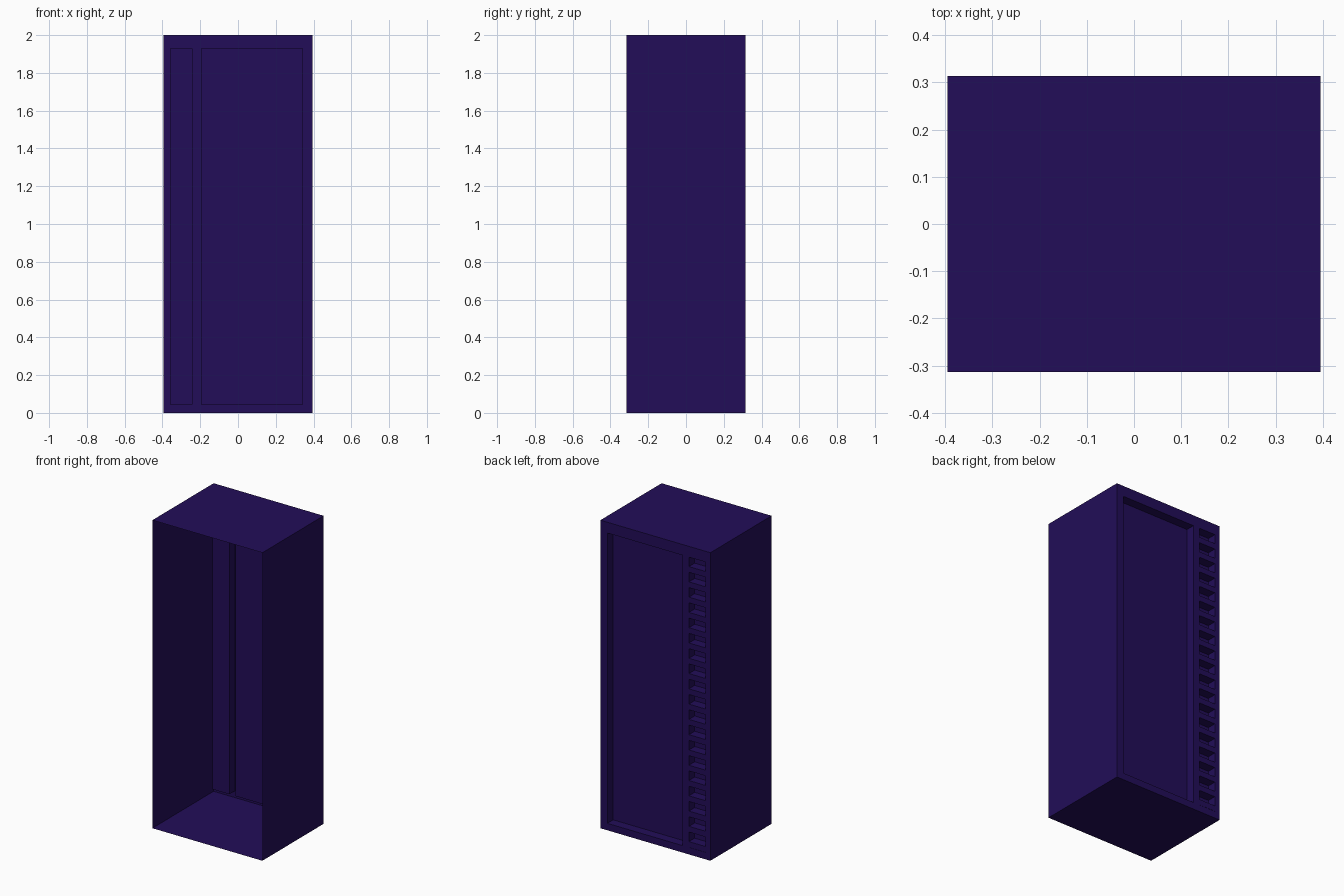
import bpy
import bmesh
from mathutils import Matrix, Vector

cube = bpy.data.objects.get("Cube")
if cube:
    bpy.data.objects.remove(cube)

# Overall half sizes and height
HX, HY, H = 0.395, 0.314, 2.0
DEPTH = 0.06
RUNGS, RUNG_H = 19, 0.037
LOW, HIGH = 0.045, 1.93
COL_L, COL_R = -0.36, -0.24

paint = bpy.data.materials.new("deep indigo")
paint.use_nodes = True
COLOUR = (0.016, 0.004, 0.098, 1)
paint.diffuse_color = COLOUR
paint.node_tree.nodes["Principled BSDF"].inputs["Base Color"].default_value = COLOUR


def finish(bm, name):
    mesh = bpy.data.meshes.new(name)
    bm.to_mesh(mesh)
    bm.free()
    mesh.materials.append(paint)
    obj = bpy.data.objects.new(name, mesh)
    bpy.context.collection.objects.link(obj)
    return obj


def add_box(bm, low, high):
    low, high = Vector(low), Vector(high)
    matrix = Matrix.Translation((low + high) / 2) @ Matrix.Diagonal((*(high - low), 1))
    return bmesh.ops.create_cube(bm, size=1, matrix=matrix)["verts"]


# Sides, top and floor: a thin box open at the front and back
bm = bmesh.new()
add_box(bm, (-HX, -HY, 0), (HX, HY, H))
bm.normal_update()
ends = [f for f in bm.faces if abs(f.normal.y) > 0.5]
bmesh.ops.delete(bm, geom=ends, context="FACES_ONLY")
finish(bm, "cabinet_shell")

# Back wall: a panel grid with two bays pushed inwards
xs = [-HX, COL_L, COL_R, -0.195, 0.345, HX]
zs = [0, LOW, HIGH, H]
bm = bmesh.new()
rows = [[bm.verts.new((x, HY, z)) for x in xs] for z in zs]
bays = []
for j in range(len(zs) - 1):
    for i in range(len(xs) - 1):
        face = bm.faces.new((rows[j][i], rows[j + 1][i],
                             rows[j + 1][i + 1], rows[j][i + 1]))
        if j == 1 and i in (1, 3):
            bays.append(face)
for bay in bays:
    pushed = bmesh.ops.extrude_discrete_faces(bm, faces=[bay])["faces"][0]
    bmesh.ops.translate(bm, verts=pushed.verts, vec=(0, -DEPTH, 0))
finish(bm, "back_wall")

# Rungs that divide the narrow bay into slots
gap = 0.001
pitch = (HIGH - LOW) / RUNGS
bm = bmesh.new()
for i in range(RUNGS):
    z = LOW + gap + i * pitch
    add_box(bm, (COL_L + gap, HY - DEPTH + gap, z), (COL_R - gap, HY, z + RUNG_H))
finish(bm, "slot_rungs")
